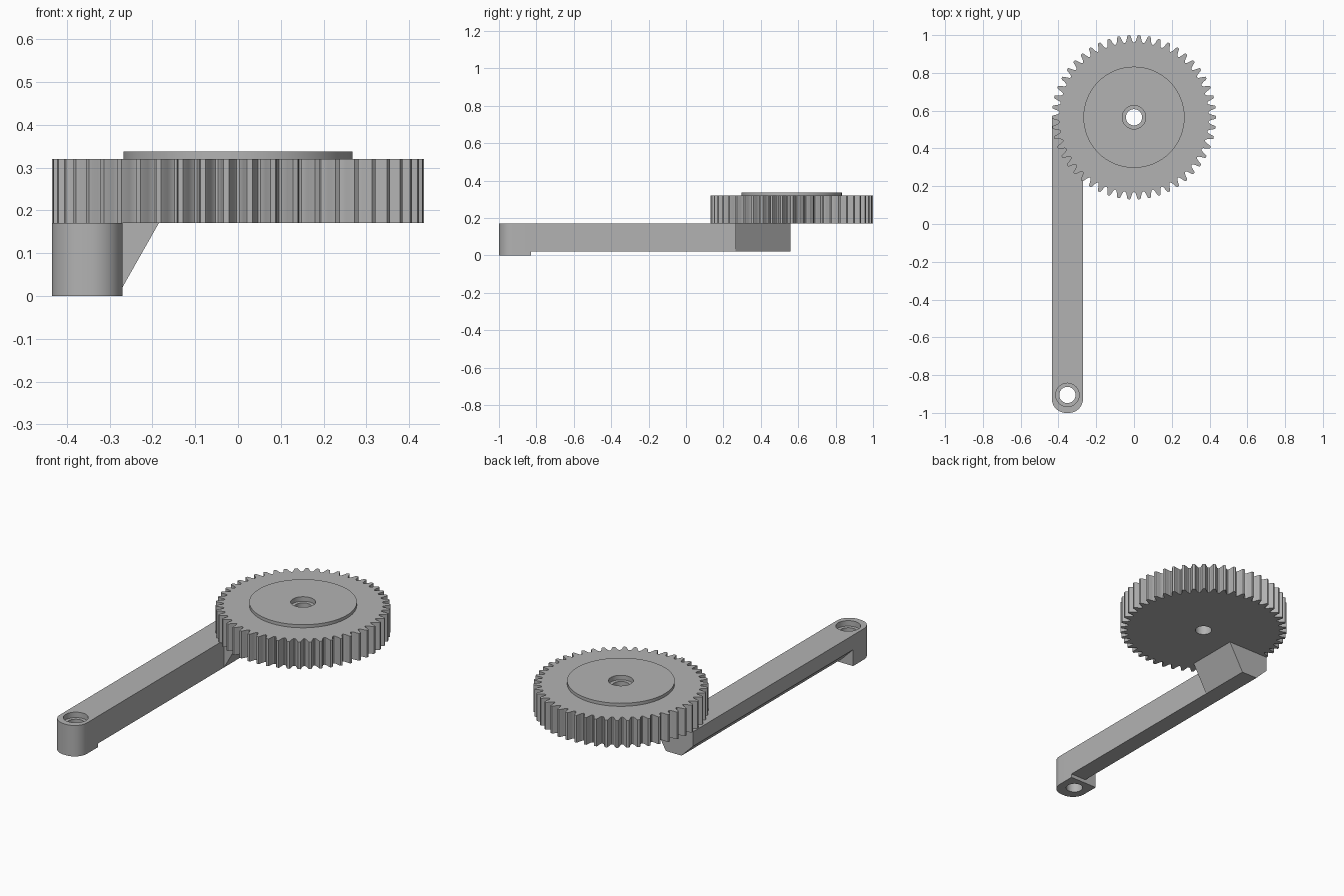
import bpy
import bmesh
from math import sin, cos, pi, radians
from mathutils import Vector

cube = bpy.data.objects.get("Cube")
if cube:
    bpy.data.objects.remove(cube, do_unlink=True)

grey = bpy.data.materials.new("plain_grey")
grey.use_nodes = True
colour = (0.45, 0.45, 0.45, 1)
grey.diffuse_color = colour
grey.node_tree.nodes["Principled BSDF"].inputs["Base Color"].default_value = colour

# Key dimensions
GEAR_Y, GEAR_BOTTOM, GEAR_TOP, DISC_TOP = 0.565, 0.17, 0.32, 0.337
ARM_LEFT, ARM_RIGHT, ARM_BOTTOM, ARM_END = -0.27, -0.435, 0.02, 0.56
PIVOT_X, PIVOT_Y = (ARM_LEFT + ARM_RIGHT) / 2, -0.905
HOLE, BORE = 0.043, 0.062
TEETH, TIP, ROOT = 50, 0.435, 0.396


def prism(name, points, direction):
    """Extrude a closed outline of 3D points along a vector."""
    bm = bmesh.new()
    face = bm.faces.new([bm.verts.new(p) for p in points])
    new = bmesh.ops.extrude_face_region(bm, geom=[face])["geom"]
    moved = [v for v in new if isinstance(v, bmesh.types.BMVert)]
    bmesh.ops.translate(bm, verts=moved, vec=Vector(direction))
    bmesh.ops.recalc_face_normals(bm, faces=bm.faces)
    mesh = bpy.data.meshes.new(name)
    bm.to_mesh(mesh)
    bm.free()
    mesh.materials.append(grey)
    obj = bpy.data.objects.new(name, mesh)
    bpy.context.collection.objects.link(obj)
    return obj


def arc(x, y, z, r, start=0, end=2 * pi, n=64):
    return [(x + r * cos(start + (end - start) * i / n),
             y + r * sin(start + (end - start) * i / n), z) for i in range(n)]


def cylinder(name, x, y, r, low, high):
    return prism(name, arc(x, y, low, r), (0, 0, high - low))


def combine(obj, other, operation):
    """Boolean another solid into the object and discard that solid."""
    mod = obj.modifiers.new(operation, 'BOOLEAN')
    mod.operation, mod.object, mod.solver = operation, other, 'EXACT'
    graph = bpy.context.evaluated_depsgraph_get()
    mesh = bpy.data.meshes.new_from_object(obj.evaluated_get(graph))
    obj.modifiers.clear()
    obj.data = mesh
    bpy.data.objects.remove(other, do_unlink=True)


def bore(obj, x, y, top, depth):
    """Through hole with a wider counterbore at the top."""
    combine(obj, cylinder("hole_cutter", x, y, HOLE, -0.1, top + 0.1), 'DIFFERENCE')
    combine(obj, cylinder("bore_cutter", x, y, BORE, top - depth, top + 0.1), 'DIFFERENCE')


# Gear wheel: each tooth is a short rounded profile of (pitch fraction, radius)
tooth = [(-0.44, ROOT), (-0.34, ROOT + 0.006), (-0.25, ROOT + 0.018), (-0.18, TIP - 0.008),
         (-0.11, TIP), (0.11, TIP), (0.18, TIP - 0.008), (0.25, ROOT + 0.018),
         (0.34, ROOT + 0.006), (0.44, ROOT)]
outline = []
for i in range(TEETH):
    for offset, r in tooth:
        a = 2 * pi * (i + offset) / TEETH
        outline.append((r * cos(a), GEAR_Y + r * sin(a), GEAR_BOTTOM))
gear = prism("gear_wheel", outline, (0, 0, GEAR_TOP - GEAR_BOTTOM))

# Raised disc on the gear, and the shaft hole
combine(gear, cylinder("raised_disc", 0, GEAR_Y, 0.268, GEAR_TOP - 0.02, DISC_TOP), 'UNION')
bore(gear, 0, GEAR_Y, DISC_TOP, 0.025)

# Lever arm with one sloped lower edge
bevel = 0.07
section = [(ARM_LEFT, GEAR_BOTTOM), (ARM_LEFT, ARM_BOTTOM), (ARM_RIGHT + bevel, ARM_BOTTOM),
           (ARM_RIGHT, ARM_BOTTOM + bevel), (ARM_RIGHT, GEAR_BOTTOM)]
arm = prism("lever_arm", [(x, -0.85, z) for x, z in section], (0, ARM_END + 0.85, 0))

# Pivot end with rounded corners, standing slightly lower than the arm
r = 0.075
boss_outline = [(ARM_LEFT, -0.83, 0), (ARM_RIGHT, -0.83, 0)]
boss_outline += arc(ARM_RIGHT + r, r - 1, 0, r, pi, 1.5 * pi, 16)
boss_outline += [(ARM_RIGHT + r, -1, 0)]
boss_outline += arc(ARM_LEFT - r, r - 1, 0, r, 1.5 * pi, 2 * pi, 16)
boss_outline += [(ARM_LEFT, r - 1, 0)]
combine(arm, prism("pivot_end", boss_outline, (0, 0, GEAR_BOTTOM)), 'UNION')
bore(arm, PIVOT_X, PIVOT_Y, GEAR_BOTTOM, 0.03)

# Sloped bracket carrying the gear on the arm
wedge = [(ARM_LEFT, ARM_BOTTOM), (-0.185, GEAR_BOTTOM), (ARM_LEFT, GEAR_BOTTOM)]
bracket = prism("gear_bracket", [(x, 0.265, z) for x, z in wedge], (0, ARM_END - 0.265, 0))

# Smooth the round walls, keep the corners crisp
bpy.ops.object.select_all(action='DESELECT')
for obj in (gear, arm, bracket):
    obj.select_set(True)
bpy.context.view_layer.objects.active = gear
bpy.ops.object.shade_smooth_by_angle(angle=radians(25))
